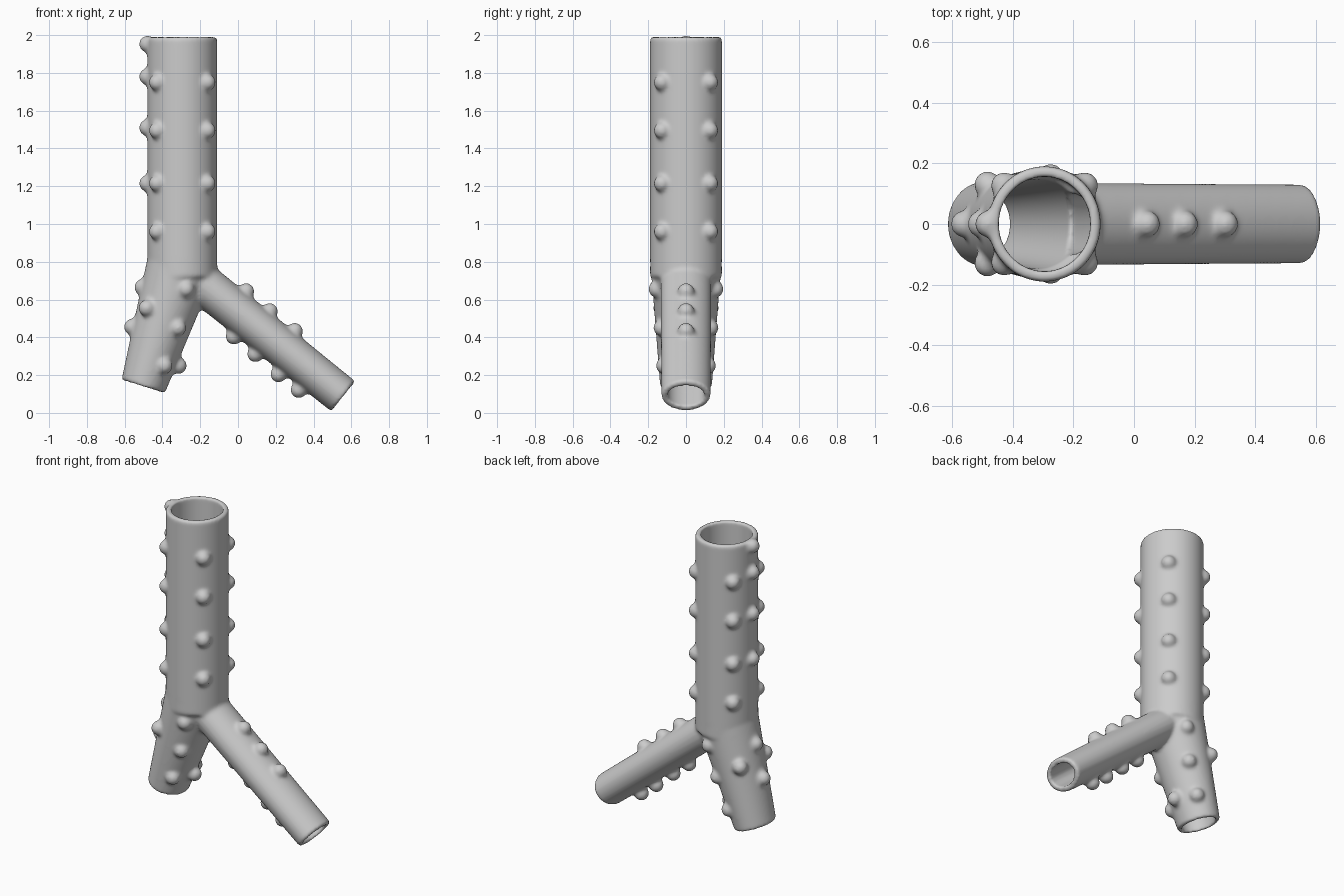
import bpy, bmesh, math
from mathutils import Vector, Matrix

if "Cube" in bpy.data.objects:
    bpy.data.objects.remove(bpy.data.objects["Cube"])

WALL = 0.034
SIDES = 96

# name: (start (x, z), end (x, z), start radii (in plane, y), end radii)
TUBES = [
    ((-0.295, 0.72), (-0.295, 1.99), (0.185, 0.19), (0.185, 0.19)),
    ((-0.295, 0.80), (-0.502, 0.14), (0.185, 0.188), (0.120, 0.137)),
    ((-0.235, 0.722), (0.557, 0.088), (0.109, 0.135), (0.102, 0.130)),
]


def tube(bm, start, end, r0, r1, inset=0.0, extend=0.0):
    """Capped elliptical cylinder between two points of the y = 0 plane."""
    a, b = Vector((start[0], 0, start[1])), Vector((end[0], 0, end[1]))
    axis = (b - a).normalized()
    b = b + axis * extend
    side_y = Vector((0, 1, 0))
    side_x = side_y.cross(axis)
    rings = []
    for p, r in ((a, r0), (b, r1)):
        ring = []
        for i in range(SIDES):
            t = 2 * math.pi * i / SIDES
            ring.append(bm.verts.new(p + side_x * math.cos(t) * (r[0] - inset)
                                     + side_y * math.sin(t) * (r[1] - inset)))
        rings.append(ring)
    for i in range(SIDES):
        j = (i + 1) % SIDES
        bm.faces.new((rings[0][i], rings[0][j], rings[1][j], rings[1][i]))
    bm.faces.new(rings[0][::-1])
    bm.faces.new(rings[1])


def stud(bm, x, y, z, r=0.045):
    bmesh.ops.create_icosphere(bm, subdivisions=3, radius=r,
                               matrix=Matrix.Translation((x, y, z)))


def to_object(name, bm):
    bmesh.ops.recalc_face_normals(bm, faces=bm.faces)
    me = bpy.data.meshes.new(name)
    bm.to_mesh(me)
    bm.free()
    ob = bpy.data.objects.new(name, me)
    bpy.context.collection.objects.link(ob)
    return ob


def remesh(ob, size):
    m = ob.modifiers.new("Remesh", 'REMESH')
    m.mode = 'VOXEL'
    m.voxel_size = size
    m.use_smooth_shade = True


# Outer walls of trunk and both branches
bm = bmesh.new()
for t in TUBES:
    tube(bm, *t)

# Studs on the trunk: one outer row and four diagonal rows
for z in (1.953, 1.78, 1.51, 1.215):
    stud(bm, -0.48, 0, z)
for z in (1.75, 1.495, 1.215, 0.96):
    for sx in (-1, 1):
        for sy in (-1, 1):
            stud(bm, -0.295 + sx * 0.133, sy * 0.127, z)

# Studs on the short branch
for x, z in ((-0.505, 0.665), (-0.56, 0.455), (-0.315, 0.25)):
    stud(bm, x, 0, z)
for x, y, z in ((-0.483, 0.13, 0.555), (-0.275, 0.155, 0.655),
                (-0.318, 0.128, 0.45), (-0.39, 0.115, 0.25)):
    for s in (-1, 1):
        stud(bm, x, s * y, z)

# Studs above and below the long branch
for x, z in ((0.043, 0.643), (0.167, 0.538), (0.300, 0.433),
             (-0.022, 0.405), (0.092, 0.312), (0.215, 0.205), (0.322, 0.122)):
    stud(bm, x, 0, z)
stent = to_object("branched_tube", bm)
remesh(stent, 0.011)

# Bores that hollow out each tube
for i, t in enumerate(TUBES):
    cb = bmesh.new()
    tube(cb, *t, inset=WALL, extend=0.1)
    cutter = to_object("bore_cutter_%d" % i, cb)
    cutter.hide_render = True
    cutter.hide_set(True)
    m = stent.modifiers.new("Bore", 'BOOLEAN')
    m.operation = 'DIFFERENCE'
    m.solver = 'EXACT'
    m.object = cutter

# Even, softly blended surface
remesh(stent, 0.0095)
s = stent.modifiers.new("Soften", 'SMOOTH')
s.factor = 0.5
s.iterations = 5
